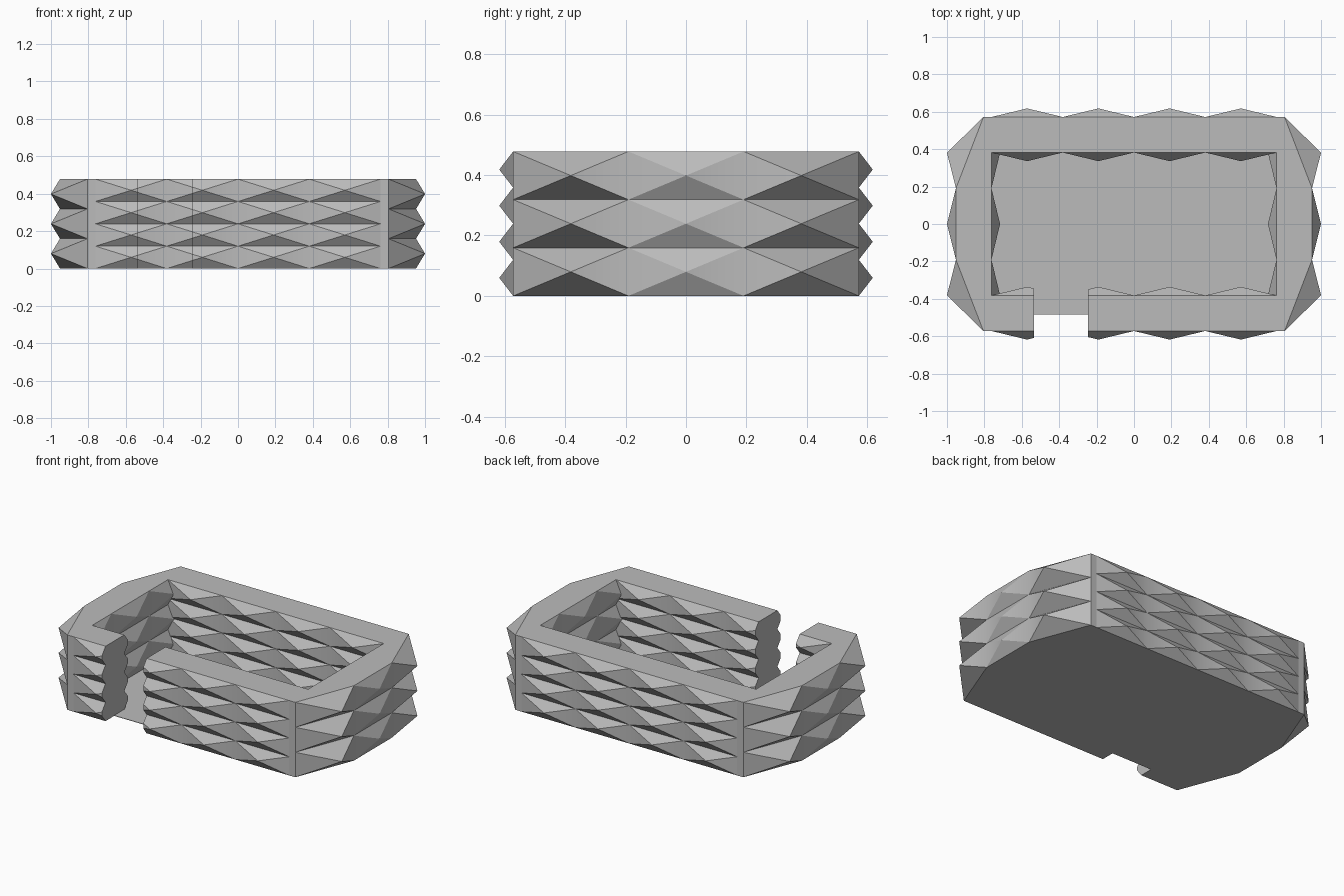
import bpy
import bmesh
import math

default = bpy.data.objects.get("Cube")
if default:
    bpy.data.objects.remove(default, do_unlink=True)

HEIGHT = 0.478
HALF_LEN, OUT_Y, IN_Y = 0.762, 0.572, 0.382
BUMP = 0.046
GAP_LEFT, GAP_RIGHT, GAP_BACK = -0.535, -0.245, -0.485

grey = bpy.data.materials.new("plain grey")
grey.use_nodes = True
colour = (0.5, 0.5, 0.5, 1)
grey.diffuse_color = colour
grey.node_tree.nodes["Principled BSDF"].inputs["Base Color"].default_value = colour


def finish(bm, name):
    bmesh.ops.recalc_face_normals(bm, faces=bm.faces)
    mesh = bpy.data.meshes.new(name)
    bm.to_mesh(mesh)
    bm.free()
    mesh.materials.append(grey)
    obj = bpy.data.objects.new(name, mesh)
    bpy.context.collection.objects.link(obj)
    bpy.ops.object.select_all(action="DESELECT")
    obj.select_set(True)
    bpy.context.view_layer.objects.active = obj
    bpy.ops.object.shade_smooth_by_angle(angle=math.radians(30))
    return obj


def studded_panel(bm, base, tips, rows):
    """Grid of four-sided pyramids standing on a path; returns its columns."""
    step = HEIGHT / rows
    cols = [[bm.verts.new((x, y, r * step)) for r in range(rows + 1)] for x, y in base]
    for left, right, (x, y) in zip(cols, cols[1:], tips):
        for r in range(rows):
            tip = bm.verts.new((x, y, (r + 0.5) * step))
            ring = [left[r], right[r], right[r + 1], left[r + 1]]
            for k in range(4):
                bm.faces.new((ring[k], ring[(k + 1) % 4], tip))
    return cols


def wall(outer, outer_tips, inner, inner_tips, rows):
    """Closed wall with studs on both faces."""
    bm = bmesh.new()
    a = studded_panel(bm, outer, outer_tips, rows)
    b = studded_panel(bm, inner, inner_tips, rows)
    for level in (0, -1):
        bm.faces.new([c[level] for c in a] + [c[level] for c in reversed(b)])
    for end in (0, -1):
        bm.faces.new(a[end] + b[end][::-1])
    bmesh.ops.recalc_face_normals(bm, faces=bm.faces)
    return bm


def long_wall(side):
    cell = HALF_LEN / 2
    xs = [cell * (i - 2) for i in range(5)]
    mids = [cell * (i - 1.5) for i in range(4)]
    return wall([(x, side * OUT_Y) for x in xs],
                [(x, side * (OUT_Y + BUMP)) for x in mids],
                [(x, side * IN_Y) for x in xs],
                [(x, side * (IN_Y - BUMP)) for x in mids], 4)


def end_wall(side):
    ys = [OUT_Y * (2 * i / 3 - 1) for i in range(4)]
    mids = [OUT_Y * 2 / 3 * (i - 1) for i in range(3)]
    return wall([(side * x, y) for x, y in zip((0.805, 0.952, 0.952, 0.805), ys)],
                [(side, y) for y in mids],
                [(side * HALF_LEN, y) for y in ys],
                [(side * (HALF_LEN - BUMP), y) for y in mids], 3)


def trim(bm, x, direction):
    """Cut the wall across at x, drop the part towards direction, cap it."""
    geom = bm.verts[:] + bm.edges[:] + bm.faces[:]
    bmesh.ops.bisect_plane(bm, geom=geom, plane_co=(x, 0, 0),
                           plane_no=(direction, 0, 0), clear_outer=True)
    bmesh.ops.holes_fill(bm, edges=[e for e in bm.edges if e.is_boundary], sides=0)


def open_bottom(bm):
    """The floor slab closes the underside."""
    low = [f for f in bm.faces if all(v.co.z < 0.0001 for v in f.verts)]
    bmesh.ops.delete(bm, geom=low, context="FACES_ONLY")
    return bm


# Long walls, the front one split by the doorway
finish(open_bottom(long_wall(1)), "back_wall")
for name, x, direction in (("front_wall_short", GAP_LEFT, 1),
                           ("front_wall_long", GAP_RIGHT, -1)):
    part = long_wall(-1)
    trim(part, x, direction)
    finish(open_bottom(part), name)

# Faceted end walls
for name, side in (("left_end_wall", 1), ("right_end_wall", -1)):
    finish(open_bottom(end_wall(side)), name)

# Thin floor slab with the doorway notch
half = [(0.805, -OUT_Y), (0.952, -OUT_Y / 3), (0.952, OUT_Y / 3), (0.805, OUT_Y)]
outline = half + [(-x, y) for x, y in reversed(half)]
outline += [(GAP_LEFT, -OUT_Y), (GAP_LEFT, GAP_BACK),
            (GAP_RIGHT, GAP_BACK), (GAP_RIGHT, -OUT_Y)]
bm = bmesh.new()
base = bm.faces.new([bm.verts.new((x, y, 0)) for x, y in outline])
top = bmesh.ops.extrude_face_region(bm, geom=[base], use_keep_orig=True)["geom"]
bmesh.ops.translate(bm, vec=(0, 0, 0.003),
                    verts=[g for g in top if isinstance(g, bmesh.types.BMVert)])
finish(bm, "floor")
